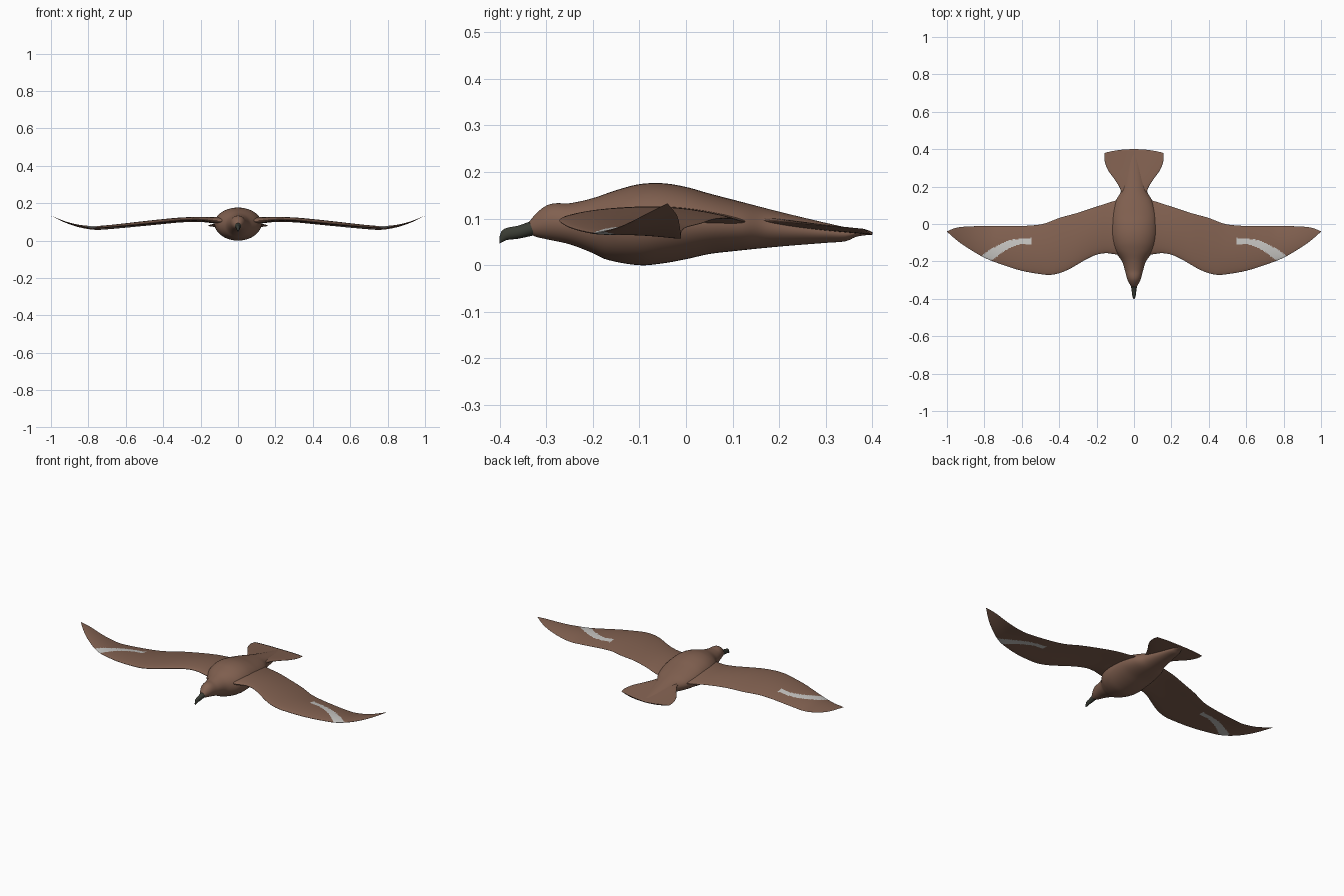
import bpy, bmesh, math

if "Cube" in bpy.data.objects:
    bpy.data.objects.remove(bpy.data.objects["Cube"])

# ---------- materials ----------
def material(name, rgb):
    m = bpy.data.materials.new(name)
    m.diffuse_color = (*rgb, 1)
    m.use_nodes = True
    m.node_tree.nodes["Principled BSDF"].inputs["Base Color"].default_value = m.diffuse_color
    return m

BROWN = material("brown plumage", (0.22, 0.118, 0.08))
WHITE = material("pale wing flash", (0.56, 0.55, 0.53))
DARK = material("dark beak", (0.042, 0.045, 0.034))

# ---------- helpers ----------
def curve(pts):
    """Smooth function through (x, value) points."""
    n = len(pts)
    def slope(i):
        a, b = pts[max(i - 1, 0)], pts[min(i + 1, n - 1)]
        return (b[1] - a[1]) / (b[0] - a[0])
    def f(x):
        i = 0
        while i < n - 2 and x > pts[i + 1][0]:
            i += 1
        (x0, v0), (x1, v1) = pts[i], pts[i + 1]
        h = x1 - x0
        t = min(max((x - x0) / h, 0), 1)
        return ((2*t**3 - 3*t**2 + 1) * v0 + (t**3 - 2*t**2 + t) * h * slope(i)
                + (3*t**2 - 2*t**3) * v1 + (t**3 - t**2) * h * slope(i + 1))
    return f

def loft(name, ring, start, end, steps, sides, mats, rule=None, mirror=False):
    """Skin closed rings; ring(s, angle) gives a point."""
    bm = bmesh.new()
    rows = []
    for i in range(steps + 1):
        s = start + (end - start) * i / steps
        rows.append([bm.verts.new(ring(s, math.tau * k / sides)) for k in range(sides)])
    for a, b in zip(rows, rows[1:]):
        for k in range(sides):
            j = (k + 1) % sides
            bm.faces.new((a[k], a[j], b[j], b[k]))
    bm.faces.new(rows[0])
    bm.faces.new(rows[-1])
    bmesh.ops.recalc_face_normals(bm, faces=bm.faces)
    for f in bm.faces:
        f.smooth = True
        if rule:
            f.material_index = rule(f.calc_center_median())
    me = bpy.data.meshes.new(name)
    bm.to_mesh(me)
    bm.free()
    for m in mats:
        me.materials.append(m)
    ob = bpy.data.objects.new(name, me)
    bpy.context.collection.objects.link(ob)
    if mirror:
        ob.modifiers.new("mirror", 'MIRROR').use_clip = False
    return ob

def spindle(top, bottom, width):
    """Elliptical cross-sections along y."""
    def ring(y, a):
        t, b = top(y), bottom(y)
        return (width(y) * math.cos(a), y, (t + b) / 2 + (t - b) / 2 * math.sin(a))
    return ring

# ---------- body with head ----------
body_top = curve([(-.34, .088), (-.325, .108), (-.30, .128), (-.28, .133), (-.25, .133), (-.2, .144),
                  (-.15, .161), (-.1, .174), (-.05, .176), (0, .168), (.05, .154),
                  (.1, .141), (.2, .115), (.3, .091), (.4, .069)])
body_bottom = curve([(-.34, .07), (-.325, .062), (-.3, .056), (-.25, .045), (-.2, .026), (-.17, .012),
                     (-.1, 0), (-.05, .004), (0, .013), (.05, .024), (.1, .03),
                     (.2, .04), (.3, .048), (.345, .052), (.365, .061), (.4, .066)])
body_width = curve([(-.34, .010), (-.325, .021), (-.3, .034), (-.25, .048), (-.2, .064), (-.17, .085),
                    (-.14, .106), (-.1, .12), (-.05, .126), (.05, .12), (.12, .10),
                    (.17, .072), (.25, .052), (.35, .028), (.4, .004)])
loft("body", spindle(body_top, body_bottom, body_width), -.34, .4, 90, 40, [BROWN])

# ---------- hooked beak ----------
beak_top = curve([(-.4, .062), (-.396, .073), (-.385, .08), (-.36, .085), (-.335, .094), (-.318, .1)])
beak_bottom = curve([(-.4, .047), (-.393, .050), (-.385, .054), (-.36, .057), (-.318, .066)])
beak_width = curve([(-.4, .003), (-.39, .008), (-.36, .012), (-.318, .019)])
loft("beak", spindle(beak_top, beak_bottom, beak_width), -.4, -.318, 24, 20, [DARK])

# ---------- wings ----------
lead = curve([(.03, -.17), (.1, -.162), (.15, -.156), (.2, -.164), (.25, -.186), (.3, -.215),
              (.35, -.243), (.4, -.263), (.45, -.272), (.5, -.268), (.6, -.25),
              (.7, -.219), (.8, -.18), (.9, -.121), (.95, -.085), (1, -.041)])
trail = curve([(.03, .145), (.1, .125), (.2, .093), (.3, .06), (.4, .032), (.48, .002),
               (.55, -.008), (.65, -.011), (.8, -.011), (.9, -.014), (.95, -.02), (1, -.039)])
height = curve([(.03, .098), (.12, .102), (.2, .108), (.3, .106), (.4, .097), (.5, .087),
                (.6, .077), (.7, .068), (.77, .065), (.85, .076), (.92, .097), (1, .132)])
thick = curve([(.03, .06), (.12, .036), (.2, .024), (.45, .023), (.65, .017), (.8, .012), (1, .001)])

def wing_ring(x, a):
    u = (1 - math.cos(a)) / 2                      # 0 at leading edge, 1 at trailing edge
    fade = min(1, (1 - x) * 4)
    z = height(x) + fade * (.007 * math.sin(math.pi * u) - .012 * (u - .4))
    return (x, lead(x) + (trail(x) - lead(x)) * u,
            z + thick(x) * .5 * math.sin(a) * (1.2 - .6 * u))

flash_back = curve([(.545, -.074), (.6, -.078), (.66, -.086), (.75, -.126), (.815, -.17)])
flash_front = curve([(.545, -.108), (.6, -.108), (.66, -.126), (.72, -.165), (.77, -.2), (.815, -.22)])

def flash(c):
    return int(.545 < c.x < .812 and flash_front(c.x) < c.y < flash_back(c.x))

loft("wings", wing_ring, .03, 1, 150, 96, [BROWN, WHITE], flash, mirror=True)

# ---------- fanned tail ----------
fan = curve([(.1, .07), (.16, .066), (.2, .076), (.25, .105), (.3, .138), (.34, .154), (.37, .159), (.4, .157)])
ridge = curve([(.1, .1), (.2, .092), (.3, .08), (.4, .068)])

def tail_ring(s, a):
    w = fan(s)
    c = math.cos(a)
    v = (s - .1) / .3
    droop = .01 * v * c * c
    y = s - .02 * v * abs(c) ** 2.2                # rounded rear edge
    t = .012 - .009 * v
    return (w * c, y, ridge(s) + droop + t * math.sin(a))

loft("tail", tail_ring, .1, .4, 40, 48, [BROWN])
